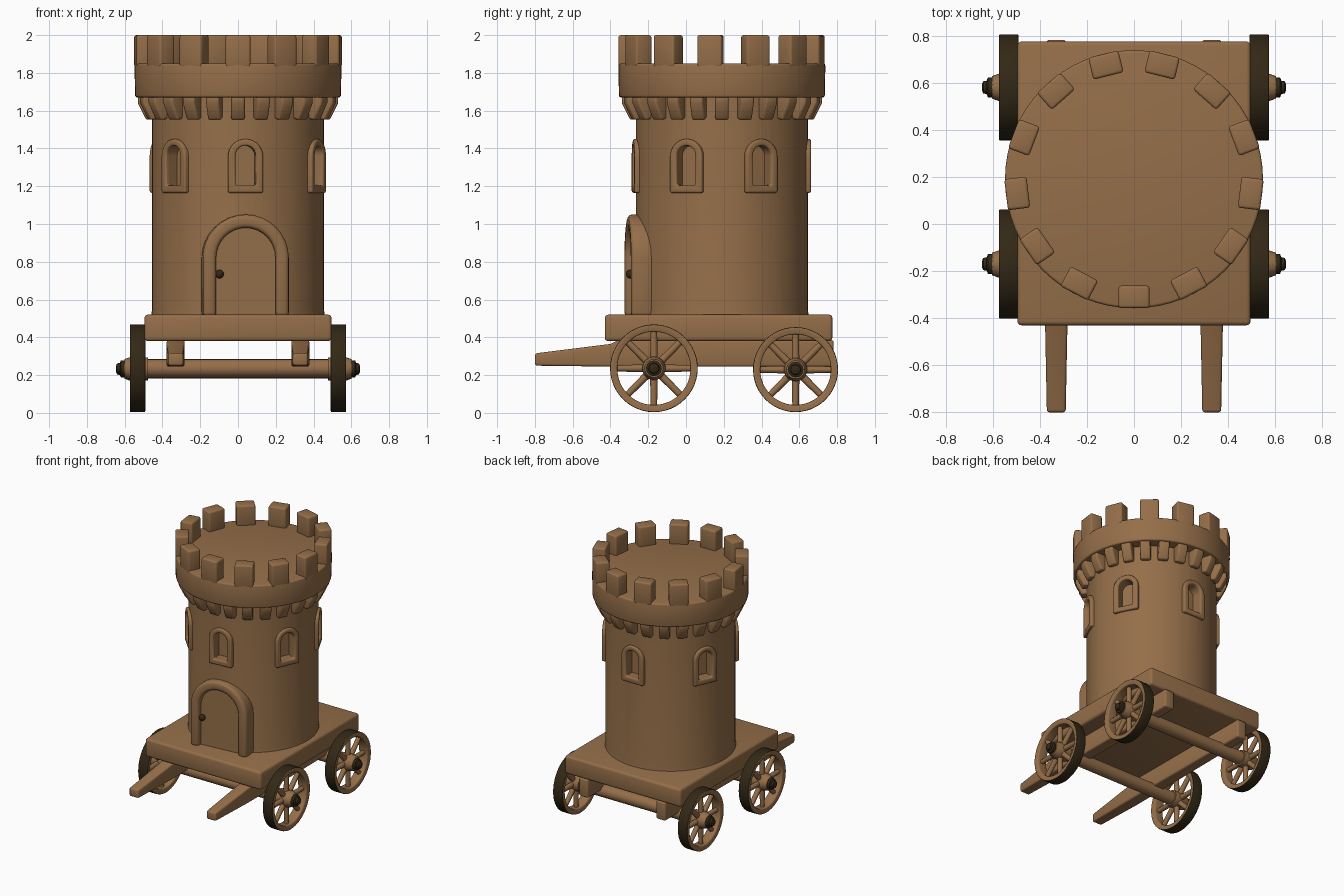
import bpy, bmesh, math
from math import sin, cos, pi, radians
from mathutils import Matrix, Vector

cube = bpy.data.objects.get("Cube")
if cube:
    bpy.data.objects.remove(cube, do_unlink=True)


def material(name, rgb):
    m = bpy.data.materials.new(name)
    m.use_nodes = True
    m.diffuse_color = (*rgb, 1)
    bsdf = m.node_tree.nodes["Principled BSDF"]
    bsdf.inputs["Base Color"].default_value = (*rgb, 1)
    bsdf.inputs["Roughness"].default_value = 0.8
    return m


WOOD = material("tan wood", (0.30, 0.158, 0.067))
DARK = material("dark iron", (0.032, 0.021, 0.008))

CENTRE_Y = 0.19      # tower axis
BODY_R = 0.455
DECK_Z = 0.52


def apply(ob, kind, **settings):
    bpy.ops.object.select_all(action="DESELECT")
    bpy.context.view_layer.objects.active = ob
    ob.select_set(True)
    mod = ob.modifiers.new(kind, kind)
    for key, value in settings.items():
        setattr(mod, key, value)
    bpy.ops.object.modifier_apply(modifier=mod.name)


def smooth(ob):
    bpy.ops.object.select_all(action="DESELECT")
    bpy.context.view_layer.objects.active = ob
    ob.select_set(True)
    bpy.ops.object.shade_smooth_by_angle(angle=radians(40))


def finish(name, bm, loc=(0, 0, 0), rot=(0, 0, 0), bevel=0, mats=(WOOD,)):
    bmesh.ops.remove_doubles(bm, verts=bm.verts, dist=1e-5)
    bmesh.ops.recalc_face_normals(bm, faces=bm.faces)
    me = bpy.data.meshes.new(name)
    bm.to_mesh(me)
    bm.free()
    ob = bpy.data.objects.new(name, me)
    bpy.context.collection.objects.link(ob)
    for m in mats:
        me.materials.append(m)
    ob.location, ob.rotation_euler = loc, rot
    if bevel:
        apply(ob, "BEVEL", width=bevel, segments=3, limit_method="ANGLE",
              angle_limit=radians(35))
    smooth(ob)
    return ob


def lathe(name, profile, n=64, closed=False, **kw):
    """Turn (radius, height) points around local z."""
    bm = bmesh.new()
    rings = [[bm.verts.new((r * cos(2 * pi * i / n), r * sin(2 * pi * i / n), h))
              for i in range(n)] for r, h in profile]
    pairs = list(zip(rings, rings[1:] + rings[:1]))
    for a, b in pairs if closed else pairs[:-1]:
        for i in range(n):
            j = (i + 1) % n
            bm.faces.new((a[i], a[j], b[j], b[i]))
    if not closed:
        bm.faces.new(rings[0])
        bm.faces.new(rings[-1])
    return finish(name, bm, **kw)


def extrude(bm, faces, vec):
    geo = bmesh.ops.extrude_face_region(bm, geom=faces)["geom"]
    bmesh.ops.translate(bm, vec=vec, verts=[v for v in geo if isinstance(v, bmesh.types.BMVert)])


def prism(name, points, vec, **kw):
    bm = bmesh.new()
    face = bm.faces.new([bm.verts.new(p) for p in points])
    extrude(bm, [face], vec)
    return finish(name, bm, **kw)


def box(name, lo, hi, **kw):
    (x0, y0, z0), (x1, y1, z1) = lo, hi
    return prism(name, [(x0, y0, z0), (x1, y0, z0), (x1, y1, z0), (x0, y1, z0)],
                 (0, 0, z1 - z0), **kw)


def arch(half, base, top, depth, n=16):
    """Round-headed outline facing -y."""
    spring = top - half
    head = [(half * cos(pi * i / n), -depth, spring + half * sin(pi * i / n))
            for i in range(n + 1)]
    return [(half, -depth, base)] + head + [(-half, -depth, base)]


def arch_frame(name, outer, inner, thickness, closed, **kw):
    bm = bmesh.new()
    a = [bm.verts.new(p) for p in outer]
    b = [bm.verts.new(p) for p in inner]
    faces = [bm.faces.new((a[i], a[i + 1], b[i + 1], b[i])) for i in range(len(a) - 1)]
    if closed:
        faces.append(bm.faces.new((a[-1], a[0], b[0], b[-1])))
    extrude(bm, faces, (0, thickness, 0))
    return finish(name, bm, **kw)


# Tower body with a crown ring
axis = (0, CENTRE_Y, 0)
tower = lathe("tower_body", [(BODY_R + 0.005, DECK_Z - 0.01), (BODY_R, DECK_Z + 0.03),
                             (BODY_R, 1.70)], loc=axis)
lathe("crown_ring", [(0.545, 1.67), (0.548, 1.85)], loc=axis, bevel=0.012)

# Battlements and corbels
MERLONS, CORBELS = 13, 24
for i in range(MERLONS):
    box("battlement", (-0.066, -0.547, 1.83), (0.066, -0.452, 2.0), loc=axis,
        rot=(0, 0, 2 * pi * i / MERLONS), bevel=0.012)
corbel = [(0.43, 1.56), (0.485, 1.55), (0.53, 1.64), (0.53, 1.685), (0.43, 1.685)]
for i in range(CORBELS):
    prism("corbel", [(-0.036, -r, z) for r, z in corbel], (0.072, 0, 0), loc=axis,
          rot=(0, 0, 2 * pi * i / CORBELS), bevel=0.012)

# Recessed windows with raised frames
for angle in (5, 66, 117, 180, 247, 313):
    place = dict(loc=axis, rot=(0, 0, radians(angle)))
    cutter = prism("window_cutter", arch(0.054, 1.205, 1.415, 0.60), (0, 0.21, 0), **place)
    bpy.context.view_layer.update()
    apply(tower, "BOOLEAN", operation="DIFFERENCE", object=cutter, solver="EXACT")
    bpy.data.objects.remove(cutter, do_unlink=True)
    arch_frame("window_frame", arch(0.093, 1.165, 1.45, 0.472), arch(0.054, 1.205, 1.415, 0.472),
               0.045, True, bevel=0.01, **place)
smooth(tower)

# Door, its surround and knob
place = dict(loc=axis, rot=(0, 0, radians(5)))
arch_frame("door_frame", arch(0.228, DECK_Z - 0.01, 1.05, 0.50),
           arch(0.158, DECK_Z - 0.01, 0.98, 0.50), 0.12, False, bevel=0.022, **place)
prism("door_panel", arch(0.165, DECK_Z - 0.01, 0.985, 0.462), (0, 0.06, 0), **place)
bm = bmesh.new()
bmesh.ops.create_uvsphere(bm, u_segments=16, v_segments=10, radius=0.023,
                          matrix=Matrix.Translation((-0.14, -0.475, 0.735)))
finish("door_knob", bm, mats=(DARK,), **place)

# Cart bed
box("cart_bed", (-0.495, -0.43, 0.38), (0.495, 0.775, DECK_Z), bevel=0.018)

# Wheels and axles
TURN = (0, pi / 2, 0)
for label, y, radius in (("front", -0.17, 0.232), ("rear", 0.58, 0.225)):
    z = radius + 0.004
    lathe(label + "_axle", [(0.048, -0.5), (0.048, 0.5)], n=24, loc=(0, y, z), rot=TURN)
    for side in (-1, 1):
        kw = dict(loc=(side * 0.532, y, z), rot=(0, side * pi / 2, 0))
        inner = radius - 0.038
        rim = lathe(label + "_wheel_rim", [(inner, -0.036), (radius, -0.042),
                                           (radius, 0.042), (inner, 0.036)],
                    n=48, closed=True, bevel=0.006, mats=(WOOD, DARK), **kw)
        # dark tread on outward-facing faces
        for f in rim.data.polygons:
            out = Vector((f.center.x, f.center.y, 0)).normalized()
            f.material_index = int(f.normal.dot(out) > 0.4)
        # spokes
        bm = bmesh.new()
        for i in range(8):
            m = (Matrix.Rotation(pi * i / 4, 4, "Z") @ Matrix.Translation((inner / 2 + 0.01, 0, 0))
                 @ Matrix.Rotation(pi / 2, 4, "Y"))
            bmesh.ops.create_cone(bm, cap_ends=True, segments=10, radius1=0.021, radius2=0.017,
                                  depth=inner, matrix=m)
        finish(label + "_wheel_spokes", bm, **kw)
        # hub and dark cap
        lathe(label + "_wheel_hub", [(0.058, -0.055), (0.062, 0.03), (0.048, 0.07)],
              n=24, **kw)
        lathe(label + "_hub_cap", [(0.042, 0.06), (0.042, 0.088), (0.028, 0.094),
                                   (0.026, 0.108), (0.012, 0.114)], n=12, mats=(DARK,), **kw)

# Long beams that taper into the pulling shafts
for side in (-1, 1):
    bm = bmesh.new()
    loops = []
    for y, half, low, high in ((-0.8, 0.04, 0.25, 0.315), (-0.4, 0.048, 0.245, 0.365),
                               (-0.36, 0.048, 0.245, 0.385), (0.782, 0.04, 0.245, 0.385)):
        x = side * 0.33
        loops.append([bm.verts.new(p) for p in ((x - half, y, low), (x + half, y, low),
                                                (x + half, y, high), (x - half, y, high))])
    for a, b in zip(loops, loops[1:]):
        for i in range(4):
            j = (i + 1) % 4
            bm.faces.new((a[i], a[j], b[j], b[i]))
    bm.faces.new(loops[0])
    bm.faces.new(loops[-1])
    finish("left_shaft" if side > 0 else "right_shaft", bm, bevel=0.012)
